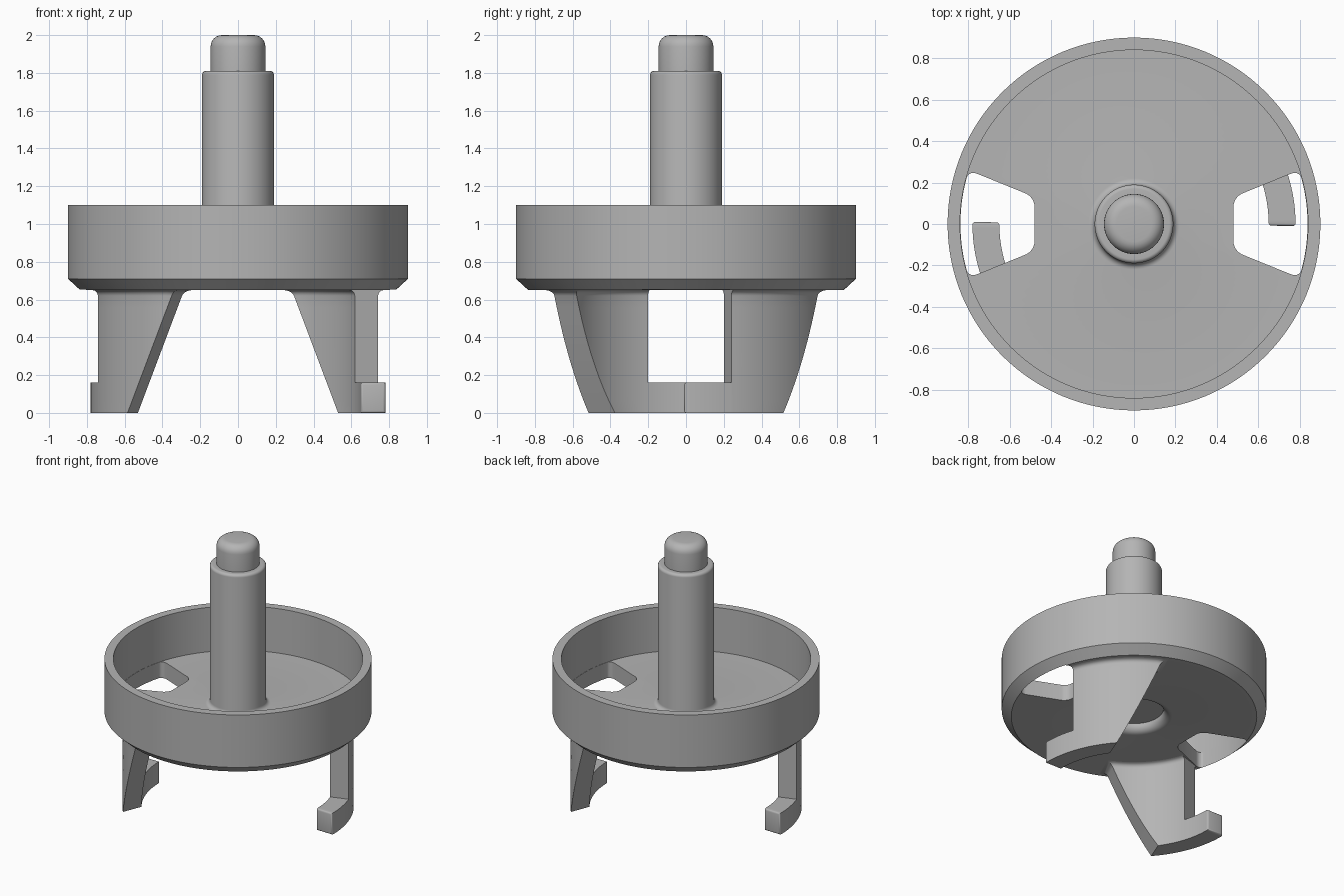
import bpy, bmesh
from math import sin, cos, pi, sqrt, atan2, radians

cube = bpy.data.objects.get("Cube")
if cube:
    bpy.data.objects.remove(cube)

grey = bpy.data.materials.new("plain grey")
grey.use_nodes = True
GREY = (0.46, 0.46, 0.46, 1)
grey.diffuse_color = GREY
grey.node_tree.nodes["Principled BSDF"].inputs["Base Color"].default_value = GREY


def make(name, bm):
    bmesh.ops.recalc_face_normals(bm, faces=bm.faces[:])
    mesh = bpy.data.meshes.new(name)
    bm.to_mesh(mesh)
    bm.free()
    mesh.materials.append(grey)
    ob = bpy.data.objects.new(name, mesh)
    bpy.context.collection.objects.link(ob)
    return ob


def activate(ob):
    bpy.ops.object.select_all(action='DESELECT')
    ob.select_set(True)
    bpy.context.view_layer.objects.active = ob


def smooth(ob):
    activate(ob)
    bpy.ops.object.shade_smooth_by_angle(angle=radians(32))


def arc(r, z, radius, start, end, steps=6):
    """Profile points of a rounded corner centred on (r, z), angles in degrees."""
    angles = [radians(start + (end - start) * i / steps) for i in range(steps + 1)]
    return [(r + radius * cos(a), z + radius * sin(a)) for a in angles]


def lathe(name, profile, sides=128):
    bm = bmesh.new()
    verts = [bm.verts.new((r, 0, z)) for r, z in profile]
    edges = [bm.edges.new(pair) for pair in zip(verts, verts[1:])]
    bmesh.ops.spin(bm, geom=verts + edges, cent=(0, 0, 0), axis=(0, 0, 1),
                   angle=2 * pi, steps=sides, use_merge=True)
    bmesh.ops.remove_doubles(bm, verts=bm.verts[:], dist=0.0001)
    return make(name, bm)


# Cup with a chamfered base, recessed underside and stepped centre pin
FLOOR, BASE = 0.77, 0.65
profile = [(0, 0.71)] + arc(0.26, 0.71, 0.06, 180, 270)
profile += [(0.835, BASE), (0.9, 0.71), (0.9, 1.1), (0.84, 1.1), (0.84, FLOOR)]
profile += arc(0.22, FLOOR + 0.03, 0.03, 270, 180)
profile += arc(0.17, 1.79, 0.02, 0, 90) + [(0.145, 1.81)]
profile += arc(0.085, 1.94, 0.06, 0, 90) + [(0, 2)]
cup = lathe("cup_and_pin", profile)

# Rounded wedge openings through the floor
for side in (1, -1):
    bm = bmesh.new()
    half = atan2(0.26, 0.8)
    outline = [(0.48, 0.13), (0.48, -0.13)]
    outline += [(0.838 * cos(a), 0.838 * sin(a))
                for a in (half * (i / 8 - 1) for i in range(17))]
    verts = [bm.verts.new((side * x, side * y, 0.55)) for x, y in outline]
    bm.faces.new(verts)
    corners = [verts[0], verts[1], verts[2], verts[-1]]
    bmesh.ops.bevel(bm, geom=corners, offset=0.045, segments=6, profile=0.5,
                    affect='VERTICES', clamp_overlap=False)
    grown = bmesh.ops.extrude_face_region(bm, geom=bm.faces[:])
    top = [v for v in grown["geom"] if isinstance(v, bmesh.types.BMVert)]
    bmesh.ops.translate(bm, verts=top, vec=(0, 0, 0.35))
    cutter = make("opening_cutter", bm)
    cutter.hide_render = True
    cut = cup.modifiers.new("opening", 'BOOLEAN')
    cut.operation = 'DIFFERENCE'
    cut.solver = 'EXACT'
    cut.object = cutter
    activate(cup)
    bpy.ops.object.modifier_apply(modifier=cut.name)
    bpy.data.objects.remove(cutter)
smooth(cup)

# Curved legs: stacked ring sections, each (z, inner r, outer r, start, inner end, outer end)
INNER, OUTER, EDGE = 0.65, 0.78, radians(18)


def section_block(bm, sections, steps=16):
    rings = []
    for z, r_in, r_out, start, end_in, end_out in sections:
        ring = []
        for i in range(steps + 1):
            a = start + (end_out - start) * i / steps
            ring.append((r_out * cos(a), r_out * sin(a), z))
        for i in range(steps, -1, -1):
            a = start + (end_in - start) * i / steps
            ring.append((r_in * cos(a), r_in * sin(a), z))
        rings.append([bm.verts.new(p) for p in ring])
    for low, high in zip(rings, rings[1:]):
        for i in range(len(low)):
            j = (i + 1) % len(low)
            bm.faces.new((low[i], low[j], high[j], high[i]))
    # Quad strips close the bottom and top
    for ring in (rings[0], rings[-1]):
        for i in range(steps):
            bm.faces.new((ring[i], ring[i + 1], ring[-2 - i], ring[-1 - i]))


def leg_section(z):
    t = max(0, (min(z, BASE) - 0.62) / 0.03)
    flare = 0.03 * (1 - sqrt(max(0, 1 - t * t)))
    r_in, r_out = INNER - flare, OUTER + flare
    slope = 0.245 * z / BASE + flare
    x_in, x_out = 0.53 - slope, 0.585 - slope
    return (z, r_in, r_out, EDGE,
            atan2(sqrt(INNER ** 2 - x_in ** 2), x_in),
            atan2(sqrt(OUTER ** 2 - x_out ** 2), x_out))


heights = [0.62 * i / 10 for i in range(11)] + [0.63, 0.64, 0.647, BASE, 0.67]
for side, turn in (("left", 0), ("right", pi)):
    bm = bmesh.new()
    section_block(bm, [leg_section(z) for z in heights])
    leg = make(side + "_leg", bm)

    # Hook tip reaching sideways from the foot
    bm = bmesh.new()
    tip = radians(-0.7)
    section_block(bm, [(z, INNER, OUTER, tip, EDGE, EDGE) for z in (0, 0.16)], 8)
    rim = [e for e in bm.edges
           if all(abs(atan2(v.co.y, v.co.x) - tip) < 0.001 for v in e.verts)]
    bmesh.ops.bevel(bm, geom=rim, offset=0.012, segments=3, profile=0.5,
                    affect='EDGES')
    hook = make(side + "_hook", bm)
    for part in (leg, hook):
        part.rotation_euler.z = turn
        smooth(part)
